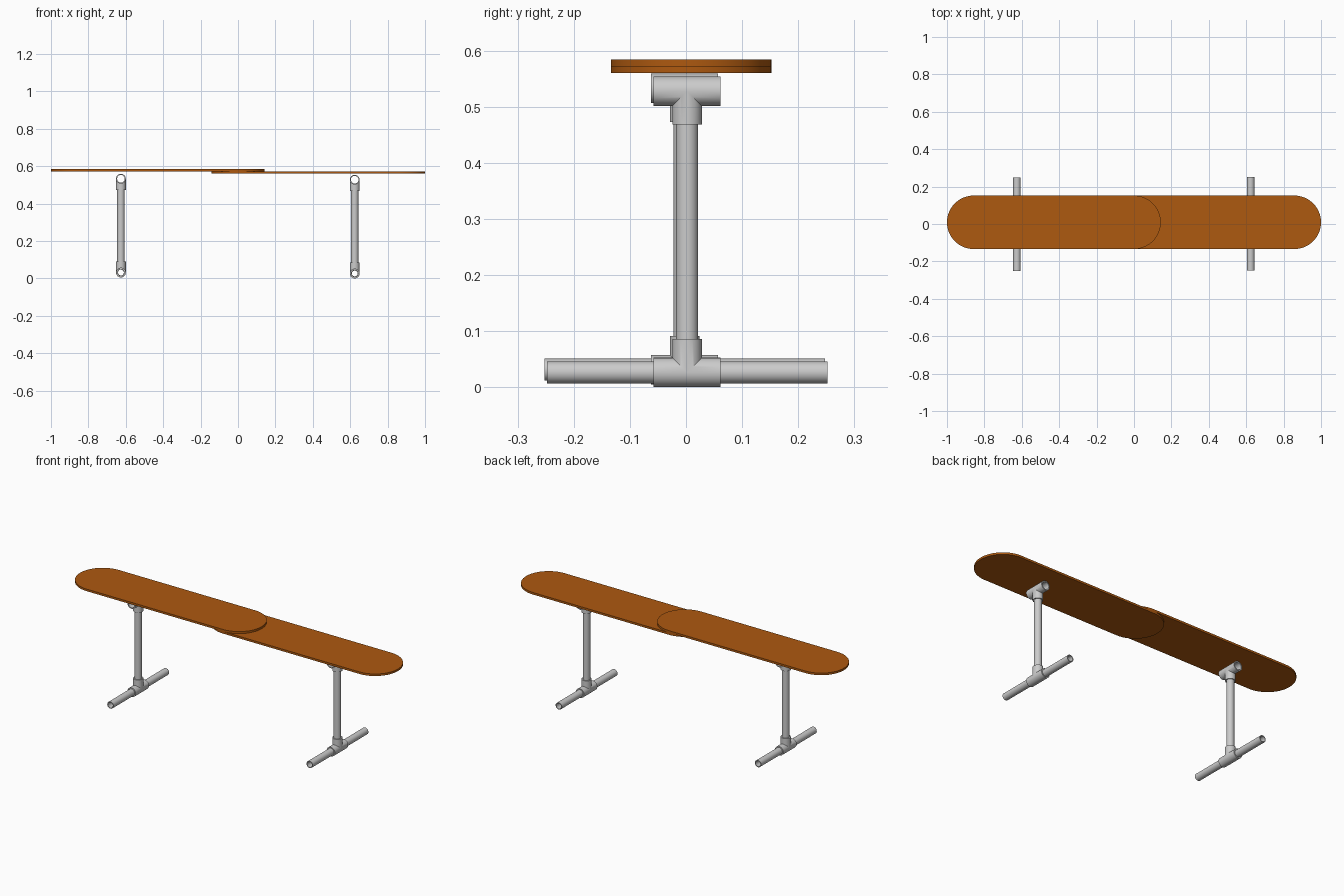
import bpy, bmesh, math
from mathutils import Matrix

if "Cube" in bpy.data.objects:
    bpy.data.objects.remove(bpy.data.objects["Cube"])

N = 48
R_TEE, R_BORE = 0.0263, 0.0202
R_PIPE, R_PIPE_IN = 0.0197, 0.0155
TEE = 0.0597          # reach of each tee arm from its centre
Z_LOW, Z_HIGH = 0.0264, 0.5278

wood = bpy.data.materials.new("orange_wood")
wood.diffuse_color = (0.42, 0.10, 0.005, 1)
wood.use_nodes = True
wood.node_tree.nodes["Principled BSDF"].inputs["Base Color"].default_value = wood.diffuse_color


def finish(bm, name, material=None):
    bmesh.ops.remove_doubles(bm, verts=bm.verts, dist=1e-6)
    bmesh.ops.recalc_face_normals(bm, faces=bm.faces)
    mesh = bpy.data.meshes.new(name)
    bm.to_mesh(mesh)
    bm.free()
    obj = bpy.data.objects.new(name, mesh)
    bpy.context.collection.objects.link(obj)
    if material:
        mesh.materials.append(material)
    bpy.ops.object.select_all(action='DESELECT')
    obj.select_set(True)
    bpy.context.view_layer.objects.active = obj
    bpy.ops.object.shade_smooth_by_angle(angle=math.radians(35))
    return obj


def ring(bm, point):
    return [bm.verts.new(point(2 * math.pi * i / N)) for i in range(N)]


def bridge(bm, a, b):
    for i in range(N):
        j = (i + 1) % N
        bm.faces.new((a[i], a[j], b[j], b[i]))


def pipe(name, length, matrix):
    # Hollow tube along local z, centred
    bm = bmesh.new()
    rings = [ring(bm, lambda t: (r * math.cos(t), r * math.sin(t), z))
             for r, z in ((R_PIPE, -length / 2), (R_PIPE, length / 2),
                          (R_PIPE_IN, length / 2), (R_PIPE_IN, -length / 2))]
    for k in range(4):
        bridge(bm, rings[k], rings[(k + 1) % 4])
    bm.transform(matrix)
    return finish(bm, name)


def tee(name, location, up):
    # Mitred hollow tee: run along y, branch along z (up = 1 or -1)
    bm = bmesh.new()
    ends = []
    for r in (R_TEE, R_BORE):
        arms = []
        for s in (-1, 1):
            end = ring(bm, lambda t: (r * math.cos(t), s * TEE, r * math.sin(t)))
            mitre = ring(bm, lambda t: (r * math.cos(t), s * max(0, r * math.sin(t)), r * math.sin(t)))
            bridge(bm, end, mitre)
            arms.append(end)
        end = ring(bm, lambda t: (r * math.cos(t), r * math.sin(t), TEE))
        mitre = ring(bm, lambda t: (r * math.cos(t), r * math.sin(t), r * abs(math.sin(t))))
        bridge(bm, end, mitre)
        ends.append(arms + [end])
    for outer, inner in zip(*ends):
        bridge(bm, outer, inner)
    if up < 0:
        bm.transform(Matrix.Rotation(math.pi, 4, 'Y'))
    bm.transform(Matrix.Translation(location))
    return finish(bm, name)


def plank(name, x0, x1, z0, z1):
    # Board with semicircular ends
    r, cy, n = 0.143, 0.009, 32
    bm = bmesh.new()
    outline = []
    for cx, start in ((x1 - r, -math.pi / 2), (x0 + r, math.pi / 2)):
        for i in range(n + 1):
            a = start + math.pi * i / n
            outline.append(bm.verts.new((cx + r * math.cos(a), cy + r * math.sin(a), z0)))
    face = bm.faces.new(outline)
    top = bmesh.ops.extrude_face_region(bm, geom=[face])["geom"]
    bmesh.ops.translate(bm, vec=(0, 0, z1 - z0),
                        verts=[g for g in top if isinstance(g, bmesh.types.BMVert)])
    return finish(bm, name, wood)


# Two overlapping seat boards
plank("left_seat_board", -1.0, 0.143, 0.5722, 0.584)
plank("right_seat_board", -0.143, 1.0, 0.5605, 0.5722)

# Pipe legs; the left one sits slightly higher and further forward
for side, x, y, dz in (("left", -0.626, -0.0025, 0.005), ("right", 0.624, 0.002, 0.0)):
    low, high = Z_LOW + dz, Z_HIGH + dz
    tee(side + "_lower_tee", (x, y, low), 1)
    tee(side + "_upper_tee", (x, y, high), -1)
    pipe(side + "_foot_pipe", 0.5,
         Matrix.Translation((x, y, low)) @ Matrix.Rotation(math.pi / 2, 4, 'X'))
    pipe(side + "_post", high - low - 2 * R_TEE,
         Matrix.Translation((x, y, (low + high) / 2)))
